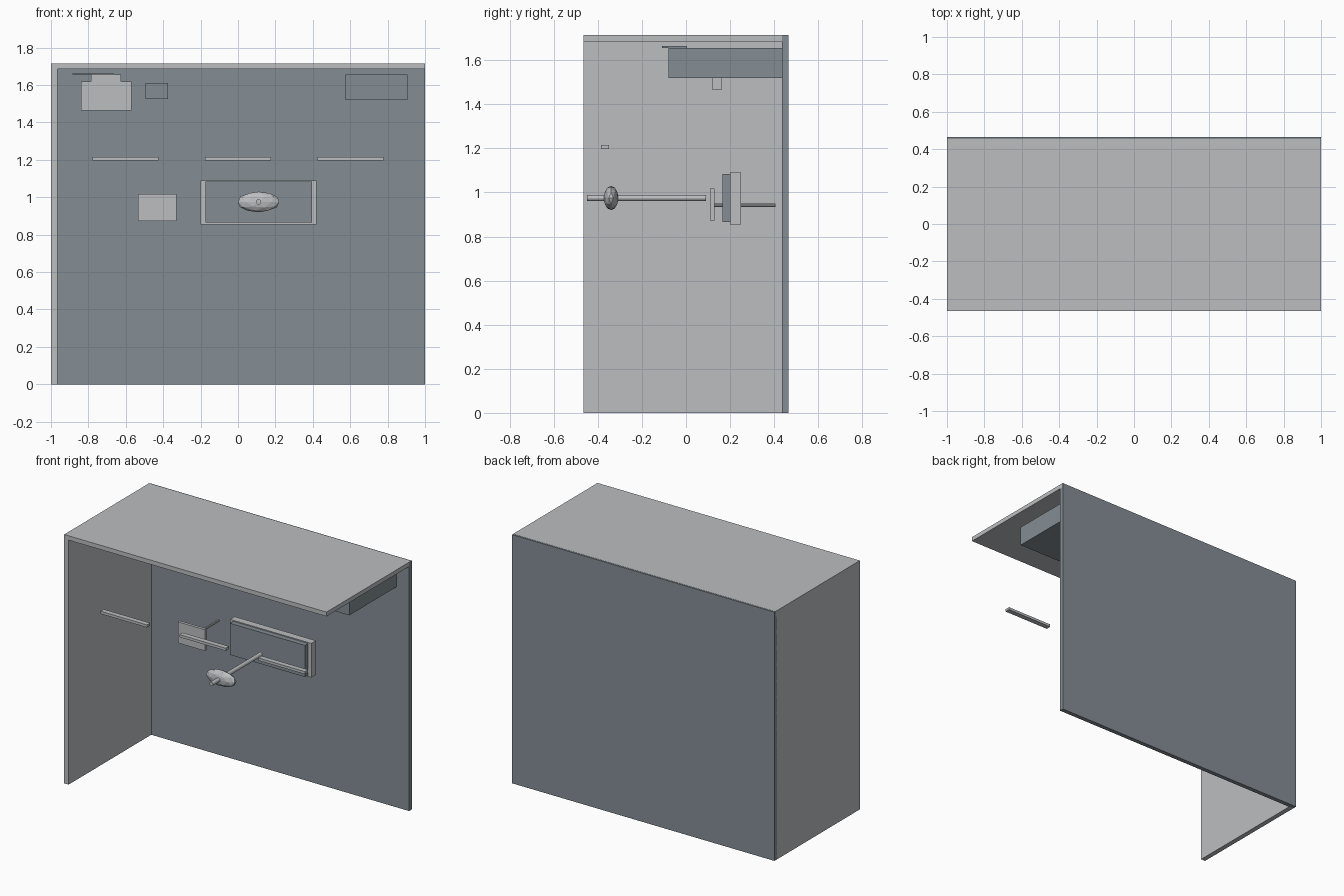
import bpy
import math

if "Cube" in bpy.data.objects:
    bpy.data.objects.remove(bpy.data.objects["Cube"])


def make_material(name, rgb):
    m = bpy.data.materials.new(name)
    m.diffuse_color = (*rgb, 1.0)
    m.use_nodes = True
    m.node_tree.nodes["Principled BSDF"].inputs["Base Color"].default_value = m.diffuse_color
    return m


LIGHT = make_material("light grey", (0.50, 0.515, 0.53))
DARK = make_material("slate grey", (0.23, 0.27, 0.30))


def finish(name, mat):
    o = bpy.context.object
    o.name = name
    o.data.materials.append(mat)
    return o


def box(name, mat, x, y, z):
    """Box given by its (min, max) on each axis."""
    bpy.ops.mesh.primitive_cube_add(
        size=1, location=[(a + b) / 2 for a, b in (x, y, z)])
    bpy.context.object.scale = [b - a for a, b in (x, y, z)]
    bpy.ops.object.transform_apply(location=False, rotation=False, scale=True)
    return finish(name, mat)


def rod(name, mat, x, z, y, radius, sides):
    """Round bar running front to back."""
    bpy.ops.mesh.primitive_cylinder_add(
        vertices=sides, radius=radius, depth=y[1] - y[0],
        location=(x, sum(y) / 2, z), rotation=(math.pi / 2, 0, 0))
    return finish(name, mat)


# Shell: back wall, left wall and roof
box("back_wall", DARK, (-1, 1), (0.435, 0.465), (0, 1.714))
box("left_wall", LIGHT, (-1, -0.966), (-0.465, 0.44), (0, 1.69))
box("roof", LIGHT, (-1, 1), (-0.465, 0.455), (1.685, 1.715))

# Wall boxes under the roof
box("wall_unit", DARK, (0.575, 0.905), (-0.08, 0.44), (1.52, 1.655))
box("small_wall_box", DARK, (-0.495, -0.375), (0.30, 0.44), (1.525, 1.61))

# Upper left sign panel, its mount and the thin plate
box("upper_panel", LIGHT, (-0.84, -0.57), (0.12, 0.16), (1.465, 1.62))
box("upper_panel_mount", LIGHT, (-0.785, -0.625), (0.125, 0.155), (1.62, 1.655))
box("upper_plate", DARK, (-0.885, -0.665), (-0.11, 0.005), (1.655, 1.665))

# Three hanging bars
for i in (-1, 0, 1):
    c = i * 0.602
    box("hanging_bar", LIGHT, (c - 0.177, c + 0.177), (-0.385, -0.35), (1.197, 1.215))

# Screen with its light rear housing
box("screen_housing", LIGHT, (-0.2, 0.42), (0.2, 0.25), (0.855, 1.09))
box("screen", DARK, (-0.175, 0.395), (0.165, 0.2), (0.865, 1.083))

# Small panel on a wall rod
box("small_panel", LIGHT, (-0.535, -0.33), (0.11, 0.13), (0.872, 1.018))
rod("small_panel_rod", LIGHT, -0.43, 0.943, (0.13, 0.405), 0.008, 8)

# Faceted bulb on a long rod
bpy.ops.mesh.primitive_ico_sphere_add(subdivisions=2, radius=1, location=(0.11, -0.34, 0.975))
bpy.context.object.scale = (0.115, 0.034, 0.055)
bpy.ops.object.transform_apply(location=False, rotation=False, scale=True)
finish("bulb", LIGHT)
rod("bulb_rod", LIGHT, 0.11, 0.975, (-0.45, 0.09), 0.014, 12)
